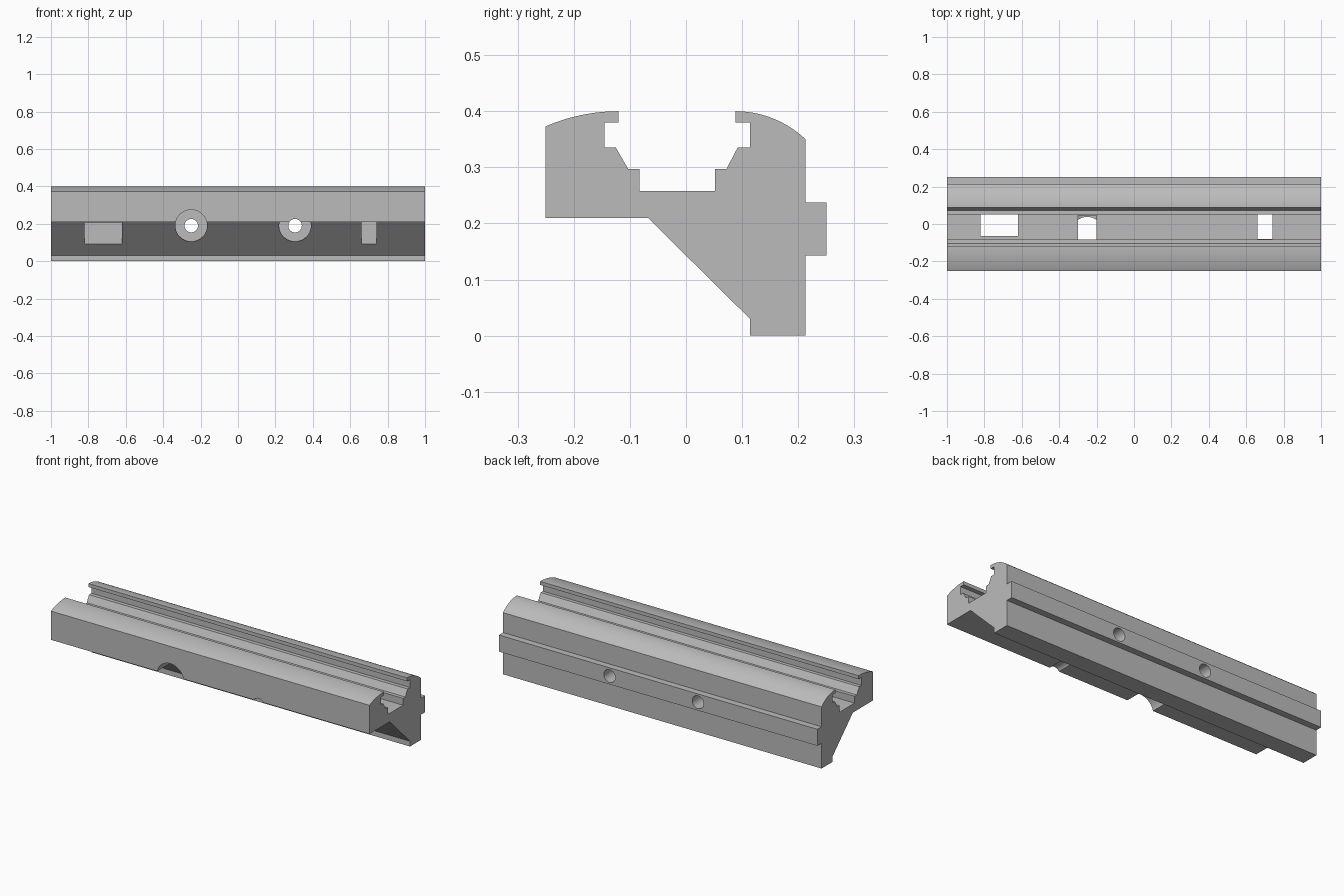
import bpy, bmesh, math
from mathutils import Vector

cube = bpy.data.objects.get("Cube")
if cube:
    bpy.data.objects.remove(cube, do_unlink=True)

grey = bpy.data.materials.new("plain_grey")
grey.use_nodes = True
colour = (0.5, 0.5, 0.5, 1)
grey.diffuse_color = colour
grey.node_tree.nodes["Principled BSDF"].inputs["Base Color"].default_value = colour


def extrude(name, points, direction):
    """Make a solid by pushing a closed outline along a direction."""
    bm = bmesh.new()
    face = bm.faces.new([bm.verts.new(p) for p in points])
    new = bmesh.ops.extrude_face_region(bm, geom=[face])["geom"]
    verts = [g for g in new if isinstance(g, bmesh.types.BMVert)]
    bmesh.ops.translate(bm, verts=verts, vec=Vector(direction))
    bmesh.ops.recalc_face_normals(bm, faces=bm.faces)
    mesh = bpy.data.meshes.new(name)
    bm.to_mesh(mesh)
    bm.free()
    mesh.materials.append(grey)
    obj = bpy.data.objects.new(name, mesh)
    bpy.context.collection.objects.link(obj)
    return obj


def crown(y_top, y_edge, z_edge, z_top=0.4, steps=14):
    """Arc that is level at y_top and falls to the outer edge."""
    dy, dz = y_edge - y_top, z_top - z_edge
    r = (dy * dy + dz * dz) / (2 * dz)
    end = math.asin(dy / r)
    return [(y_top + r * math.sin(end * i / steps),
             z_top - r + r * math.cos(end * i / steps)) for i in range(steps + 1)]


# Rail cross-section, from the front underside over the slot to the back foot
slot = [(-0.12, 0.38), (-0.145, 0.38), (-0.145, 0.335), (-0.125, 0.335),
        (-0.103, 0.297), (-0.083, 0.297), (-0.083, 0.258), (0.052, 0.258),
        (0.052, 0.297), (0.072, 0.297), (0.092, 0.335), (0.114, 0.335),
        (0.114, 0.38), (0.088, 0.38)]
back = [(0.213, 0.237), (0.25, 0.237), (0.25, 0.143), (0.213, 0.143),
        (0.213, 0), (0.114, 0), (0.114, 0.03), (-0.068, 0.21)]
profile = ([(-0.25, 0.21)] + crown(-0.12, -0.25, 0.373)[::-1] + slot
           + crown(0.088, 0.213, 0.35) + back)
rail = extrude("rail_body", [(-1, y, z) for y, z in profile], (2, 0, 0))


def round_cutter(name, x, radius, y0, y1, ceiling=1):
    ring = []
    for i in range(48):
        a = math.tau * (i + 0.5) / 48
        ring.append((x + radius * math.cos(a), y0,
                     min(ceiling, 0.19 + radius * math.sin(a))))
    return extrude(name, ring, (0, y1 - y0, 0))


def pocket_cutter(name, x0, x1, y0, y1):
    base = [(x0, y0, 0.05), (x1, y0, 0.05), (x1, y1, 0.05), (x0, y1, 0.05)]
    return extrude(name, base, (0, 0, 0.22))


# Pockets through the slot floor, counterbores and bolt holes
cutters = [
    pocket_cutter("wide_pocket", -0.82, -0.62, -0.065, 0.05),
    pocket_cutter("narrow_pocket", 0.66, 0.74, -0.081, 0.05),
    round_cutter("open_counterbore", -0.25, 0.085, -0.4, 0.045),
    round_cutter("sheltered_counterbore", 0.305, 0.085, -0.2, 0.045, 0.209),
    round_cutter("bolt_hole_right", -0.25, 0.036, -0.4, 0.4),
    round_cutter("bolt_hole_left", 0.305, 0.036, -0.4, 0.4),
]
bpy.ops.object.select_all(action="DESELECT")
bpy.context.view_layer.objects.active = rail
rail.select_set(True)
for cutter in cutters:
    cutter.hide_render = True
    mod = rail.modifiers.new(cutter.name, "BOOLEAN")
    mod.operation = "DIFFERENCE"
    mod.solver = "EXACT"
    mod.object = cutter
    bpy.ops.object.modifier_apply(modifier=mod.name)
    bpy.data.objects.remove(cutter, do_unlink=True)

bpy.ops.object.shade_smooth_by_angle(angle=math.radians(25))
